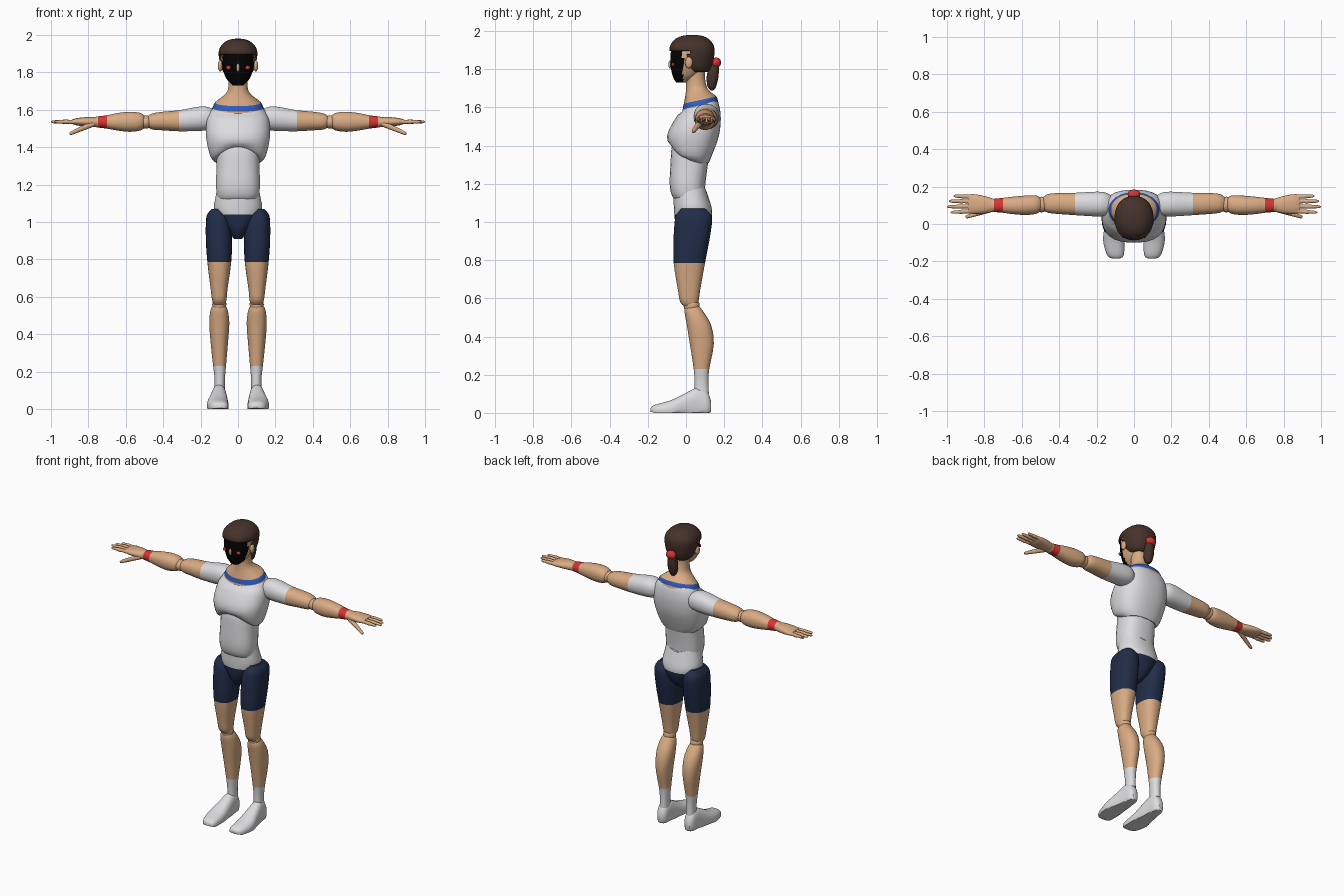
import bpy
import bmesh
import math
from mathutils import Vector, Matrix

cube = bpy.data.objects.get("Cube")
if cube:
    bpy.data.objects.remove(cube, do_unlink=True)


def material(name, r, g, b):
    mat = bpy.data.materials.new(name)
    mat.use_nodes = True
    mat.diffuse_color = (r, g, b, 1)
    shader = next(n for n in mat.node_tree.nodes if n.type == 'BSDF_PRINCIPLED')
    shader.inputs["Base Color"].default_value = (r, g, b, 1)
    shader.inputs["Roughness"].default_value = 0.7
    return mat


SKIN = material("skin", .70, .41, .23)
WHITE = material("white_cloth", .72, .72, .74)
NAVY = material("navy_cloth", .015, .026, .065)
HAIR = material("brown_hair", .060, .032, .024)
RED = material("red_band", .68, .035, .035)
BLUE = material("blue_collar", .03, .11, .53)
BLACK = material("black_mask", .001, .001, .001)

# How a station and its two cross-section coordinates map to x, y, z
AXES = {
    'x': lambda t, a, b: Vector((t, a, b)),
    'y': lambda t, a, b: Vector((a, t, b)),
    'z': lambda t, a, b: Vector((a, b, t)),
}


def finish(name, bm, mats, angle=40):
    bmesh.ops.recalc_face_normals(bm, faces=bm.faces)
    mesh = bpy.data.meshes.new(name)
    bm.to_mesh(mesh)
    bm.free()
    for mat in mats:
        mesh.materials.append(mat)
    obj = bpy.data.objects.new(name, mesh)
    bpy.context.collection.objects.link(obj)
    bpy.ops.object.select_all(action='DESELECT')
    obj.select_set(True)
    bpy.context.view_layer.objects.active = obj
    bpy.ops.object.shade_smooth_by_angle(angle=math.radians(angle))
    return obj


def smooth_rings(rings, steps):
    """Catmull-Rom interpolation that passes through every given ring."""
    out = []
    last = len(rings) - 1
    for i in range(last):
        p0, p1, p2, p3 = (rings[min(max(i + k, 0), last)] for k in (-1, 0, 1, 2))
        for s in range(steps):
            u = s / steps
            out.append([b + (c - a) * u / 2
                        + (2 * a - 5 * b + 4 * c - d) * u * u / 2
                        + (3 * b - a - 3 * c + d) * u ** 3 / 2
                        for a, b, c, d in zip(p0, p1, p2, p3)])
    return out + [rings[-1]]


def loft(name, axis, rings, mats, rule=None, side=1, sides=28, steps=3,
         power=2.2, warp=None, remove=None):
    """Skin rings of (station, low a, high a, low b, high b)."""
    bm = bmesh.new()
    loops = []
    for t, a0, a1, b0, b1 in smooth_rings(rings, steps):
        loop = []
        for k in range(sides):
            ang = math.tau * (k + .5) / sides
            c, s = math.cos(ang), math.sin(ang)
            a = (a0 + a1) / 2 + (a1 - a0) / 2 * math.copysign(abs(c) ** (2 / power), c)
            b = (b0 + b1) / 2 + (b1 - b0) / 2 * math.copysign(abs(s) ** (2 / power), s)
            loop.append(bm.verts.new(AXES[axis](t, a, b)))
        loops.append(loop)
    for low, high in zip(loops, loops[1:]):
        for k in range(sides):
            j = (k + 1) % sides
            bm.faces.new((low[k], low[j], high[j], high[k]))
    bm.faces.new(loops[0])
    bm.faces.new(loops[-1])
    for face in bm.faces:
        if rule:
            face.material_index = int(rule(face.calc_center_median()))
    if remove:
        doomed = [f for f in bm.faces if remove(f.calc_center_median())]
        bmesh.ops.delete(bm, geom=doomed, context='FACES')
    for v in bm.verts:
        if warp:
            warp(v.co)
        v.co.x *= side
    return finish(name, bm, mats)


def body(name, rows, mats, **kw):
    """Loft up z from rows of (z, half width, front y, back y)."""
    return loft(name, 'z', [(z, -w, w, y0, y1) for z, w, y0, y1 in rows], mats, **kw)


def ball(name, centre, radii, mat):
    bm = bmesh.new()
    place = Matrix.Translation(centre) @ Matrix.Diagonal((*radii, 1))
    bmesh.ops.create_uvsphere(bm, u_segments=20, v_segments=12, radius=1, matrix=place)
    return finish(name, bm, [mat])


# Torso: ribcage with an arched lower edge, belly, pelvis
def arch_chest(co):
    if co.y < .06:
        low = min(max((1.43 - co.z) / .12, 0), 1)
        co.z += low * .085 * max(0, 1 - (co.x / .14) ** 2) * min(1, (.06 - co.y) / .08)
    if co.z > 1.56:
        co.z += .22 * (co.y - .07) * min(1, (co.z - 1.56) / .05)


def raise_hips(co):
    if co.z > 1.12:
        co.z += .35 * abs(co.x) * (co.z - 1.12) / .04


body("chest", [(1.31, .115, -.06, .12), (1.35, .148, -.08, .137), (1.45, .171, -.10, .173),
               (1.54, .168, -.058, .183), (1.59, .148, -.022, .176), (1.62, .125, -.005, .16)],
     [WHITE], power=2.5, warp=arch_chest)
body("belly", [(1.11, .10, -.05, .09), (1.14, .112, -.075, .098), (1.20, .118, -.086, .102),
               (1.30, .115, -.082, .115), (1.40, .112, -.074, .13), (1.43, .09, -.05, .12)],
     [WHITE], power=2.5)
body("pelvis", [(.91, .022, -.02, .06), (.96, .06, -.05, .115), (1.04, .122, -.062, .138),
                (1.10, .128, -.065, .128), (1.16, .108, -.066, .106)],
     [WHITE, NAVY], rule=lambda c: c.z < 1.04, warp=raise_hips)


# Neck with sloping shoulders and a collar band
def tilt_collar(co):
    co.z += .22 * (co.y - .07) * min(1, max(0, (1.70 - co.z) / .06))


body("neck", [(1.595, .143, -.02, .172), (1.61, .136, -.018, .169), (1.638, .122, -.012, .16),
              (1.67, .084, -.004, .135), (1.70, .057, 0, .112), (1.75, .05, 0, .10),
              (1.80, .052, -.01, .10)],
     [SKIN, BLUE], rule=lambda c: 1.608 < c.z < 1.637, warp=tilt_collar)

# Head with dark mask, hair cap and ponytail
body("head", [(1.73, .028, -.052, .0), (1.76, .058, -.068, .05), (1.80, .077, -.078, .09),
              (1.84, .087, -.082, .115), (1.90, .089, -.078, .125), (1.95, .06, -.05, .10)],
     [SKIN, BLACK], sides=40, rule=lambda c: c.y < -.015 and c.z < 1.90)
hair = body("hair", [(1.785, .06, .02, .11), (1.80, .078, -.02, .127), (1.84, .094, -.06, .143),
                     (1.895, .104, -.086, .15), (1.93, .098, -.08, .143), (1.96, .073, -.054, .117),
                     (1.975, .045, -.02, .085), (1.98, .015, .015, .05)],
            [HAIR], sides=40, remove=lambda c: c.z < 1.895 and c.y < .012)
shell = hair.modifiers.new("thickness", 'SOLIDIFY')
shell.thickness = .008
body("ponytail", [(1.69, .01, .128, .145), (1.71, .024, .112, .158), (1.76, .032, .108, .17),
                  (1.81, .026, .118, .172), (1.84, .018, .12, .165)], [HAIR])
ball("hair_tie", (0, .158, 1.835), (.034, .026, .027), RED)
ball("nose", (0, -.082, 1.825), (.009, .011, .022), SKIN)

for side, label in ((1, "left"), (-1, "right")):
    def part(name, axis, rings, mats, **kw):
        return loft(label + "_" + name, axis, rings, mats, side=side, **kw)

    ball(label + "_eye", (side * .05, -.067, 1.825), (.015, .008, .011), RED)
    ball(label + "_ear", (side * .095, .015, 1.835), (.013, .02, .03), SKIN)

    # Arm
    part("upper_arm", 'x', [(.12, .06, .15, 1.51, 1.595), (.15, .045, .168, 1.495, 1.612),
                            (.20, .04, .173, 1.487, 1.618), (.315, .047, .167, 1.485, 1.598),
                            (.40, .053, .166, 1.49, 1.59), (.46, .06, .16, 1.495, 1.58),
                            (.49, .078, .14, 1.515, 1.56)],
         [SKIN, WHITE], rule=lambda c: c.x < .315)
    ball(label + "_elbow", (side * .495, .104, 1.535), (.04, .042, .036), SKIN)
    part("forearm", 'x', [(.495, .075, .135, 1.51, 1.565), (.52, .055, .152, 1.49, 1.583),
                          (.58, .048, .152, 1.482, 1.59), (.65, .053, .146, 1.49, 1.582),
                          (.70, .06, .14, 1.499, 1.571), (.748, .064, .135, 1.505, 1.565),
                          (.77, .068, .133, 1.51, 1.56)],
         [SKIN, RED], rule=lambda c: .70 < c.x < .748)

    # Hand
    part("palm", 'x', [(.75, .066, .135, 1.508, 1.56), (.80, .056, .15, 1.51, 1.562),
                       (.86, .054, .16, 1.516, 1.556), (.888, .062, .155, 1.525, 1.548)], [SKIN])
    part("thumb", 'x', [(.77, .06, .10, 1.51, 1.54), (.81, .05, .08, 1.495, 1.525),
                        (.85, .04, .064, 1.48, 1.507), (.89, .03, .05, 1.466, 1.486),
                        (.90, .034, .044, 1.468, 1.478)], [SKIN], sides=12)
    for finger, tip, root_y, tip_y in (("index", .98, .069, .062), ("middle", 1, .095, .092),
                                       ("ring", .99, .121, .122), ("little", .965, .145, .15)):
        rings = []
        for f, r in ((0, .012), (.35, .0105), (.45, .0118), (.7, .009), (.9, .008), (1, .003)):
            x = .868 + (tip - .868) * f
            y = root_y + (tip_y - root_y) * f
            rings.append((x, y - r, y + r, 1.536 - r, 1.536 + r))
        part(finger + "_finger", 'x', rings, [SKIN], sides=12, steps=2)

    # Leg
    part("thigh", 'z', [(.55, .075, .125, .0, .05), (.58, .062, .138, -.03, .065),
                        (.64, .056, .146, -.042, .074), (.785, .036, .164, -.065, .10),
                        (.90, .032, .172, -.066, .122), (1.0, .04, .172, -.06, .137),
                        (1.04, .055, .165, -.05, .13), (1.07, .085, .14, -.025, .10)],
         [SKIN, NAVY], rule=lambda c: c.z > .785, power=2.4)
    ball(label + "_knee", (side * .1, .03, .56), (.038, .042, .045), SKIN)
    part("shin", 'z', [(.10, .07, .126, .045, .12), (.16, .07, .125, .045, .118),
                       (.23, .064, .133, .04, .122), (.36, .053, .147, .02, .146),
                       (.46, .046, .154, .004, .132), (.53, .055, .147, -.008, .092),
                       (.56, .072, .13, .0, .068)],
         [SKIN, WHITE], rule=lambda c: c.z < .23)

    # Shoe with a flattened sole
    def flatten(co):
        co.z = max(co.z, .004 if co.y < -.17 else 0)

    part("shoe", 'y', [(-.185, .075, .115, .005, .026), (-.165, .054, .145, -.02, .042),
                       (-.08, .05, .166, -.03, .066), (0, .056, .152, -.03, .105),
                       (.06, .062, .14, -.03, .132), (.11, .067, .134, -.02, .112),
                       (.132, .085, .118, .01, .06)],
         [WHITE], power=2.4, warp=flatten)
